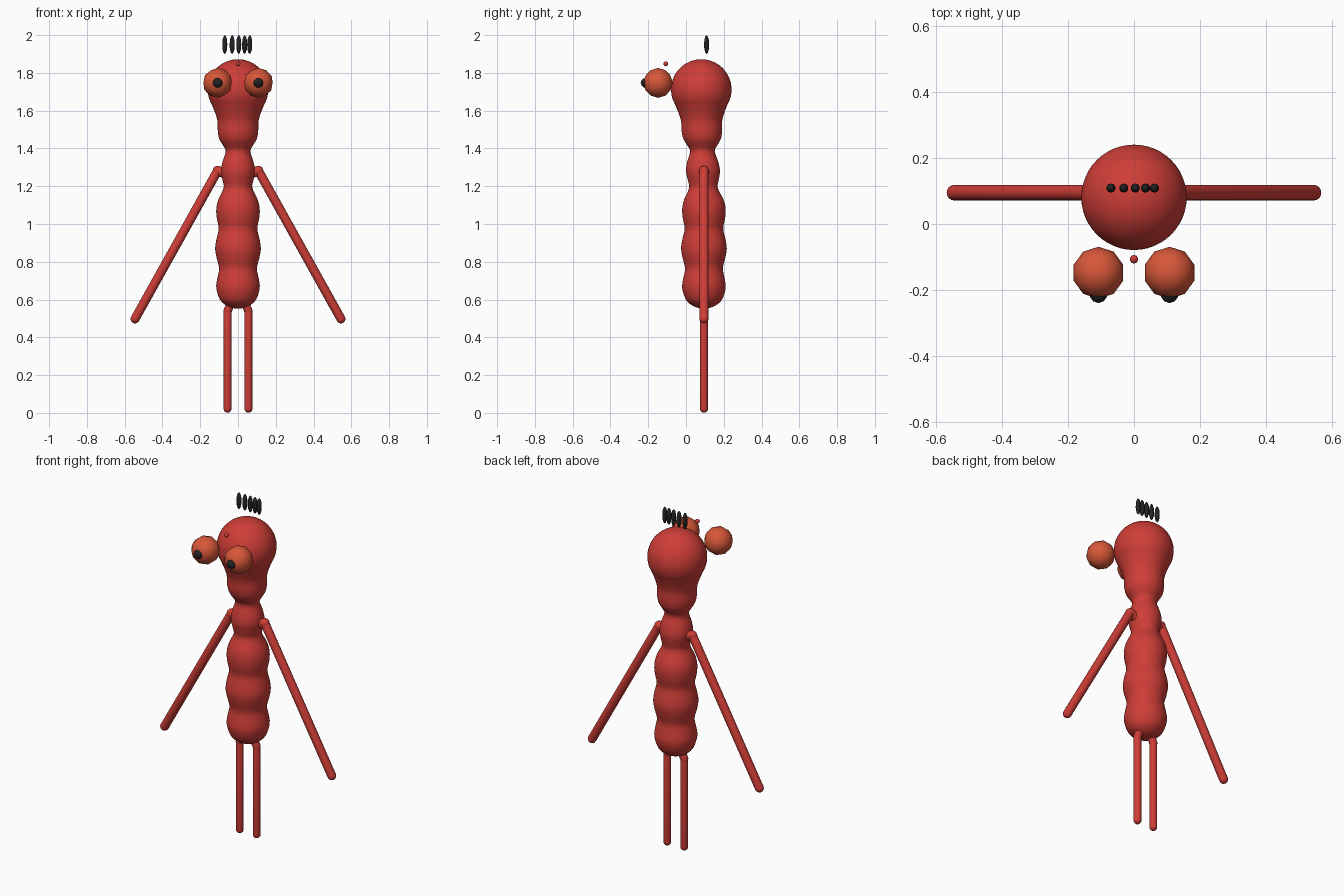
import bpy, bmesh, math
from mathutils import Vector

cube = bpy.data.objects.get("Cube")
if cube:
    bpy.data.objects.remove(cube, do_unlink=True)


def material(name, color):
    mat = bpy.data.materials.new(name)
    mat.use_nodes = True
    mat.diffuse_color = (*color, 1)
    mat.node_tree.nodes["Principled BSDF"].inputs["Base Color"].default_value = (*color, 1)
    return mat


RED = material("red", (0.62, 0.047, 0.038))
ORANGE = material("orange", (0.68, 0.095, 0.04))
BLACK = material("black", (0.017, 0.017, 0.018))


def finish(name, bm, mat):
    bmesh.ops.recalc_face_normals(bm, faces=bm.faces)
    for face in bm.faces:
        face.smooth = True
    mesh = bpy.data.meshes.new(name)
    bm.to_mesh(mesh)
    bm.free()
    mesh.materials.append(mat)
    obj = bpy.data.objects.new(name, mesh)
    bpy.context.collection.objects.link(obj)
    return obj


def loft(name, rings, axis, mat, sides):
    """Skin circles (centre, radius) that all face along the axis."""
    bm = bmesh.new()
    turn = Vector((0, 0, 1)).rotation_difference(axis)
    loops = []
    for centre, radius in rings:
        angles = [math.tau * i / sides for i in range(sides)]
        loops.append([bm.verts.new(centre + turn @ Vector((radius * math.cos(a), radius * math.sin(a), 0)))
                      for a in angles])
    for low, high in zip(loops, loops[1:]):
        for i in range(sides):
            j = (i + 1) % sides
            bm.faces.new((low[i], low[j], high[j], high[i]))
    bm.faces.new(loops[0])
    bm.faces.new(loops[-1])
    return finish(name, bm, mat)


def capsule(name, start, end, radius, mat):
    """Round-ended rod; start and end are the centres of its end caps."""
    start, end = Vector(start), Vector(end)
    axis = (end - start).normalized()
    rings = []
    for base, first in ((start, -90), (end, 0)):
        for step in range(6):
            a = math.radians(first + step * 18)
            rings.append((base + axis * radius * math.sin(a), max(radius * math.cos(a), 0.0005)))
    return loft(name, rings, axis, mat, 16)


def ball(name, centre, size, mat, detail=2):
    bm = bmesh.new()
    bmesh.ops.create_icosphere(bm, subdivisions=detail, radius=1)
    bmesh.ops.scale(bm, vec=size, verts=bm.verts)
    obj = finish(name, bm, mat)
    obj.location = centre
    return obj


# Body and head: one smooth lathe through alternating bulges and waists
HEAD_Z, HEAD_R = 1.712, 0.16
profile = [(0.552, 0.001), (0.556, 0.03), (0.57, 0.064), (0.60, 0.096), (0.66, 0.115),
           (0.71, 0.110), (0.765, 0.100), (0.82, 0.113), (0.87, 0.121), (0.92, 0.114),
           (0.975, 0.102), (1.03, 0.112), (1.08, 0.115), (1.13, 0.104), (1.19, 0.076),
           (1.23, 0.081), (1.28, 0.090), (1.33, 0.082), (1.385, 0.065), (1.42, 0.082),
           (1.45, 0.099), (1.49, 0.107), (1.54, 0.108), (1.58, 0.118)]
for deg in range(-30, 91, 10):
    a = math.radians(deg)
    profile.append((HEAD_Z + HEAD_R * math.sin(a), max(HEAD_R * math.cos(a), 0.001)))


def spline(points, steps):
    pts = [Vector(p) for p in [points[0], *points, points[-1]]]
    for p0, p1, p2, p3 in zip(pts, pts[1:], pts[2:], pts[3:]):
        for k in range(steps):
            t = k / steps
            yield (p1 * 2 + (p2 - p0) * t + (p0 * 2 - p1 * 5 + p2 * 4 - p3) * t * t
                   + (p1 * 3 - p0 - p2 * 3 + p3) * t ** 3) / 2
    yield pts[-1]


def spine_y(z):
    return 0.095 - 0.014 * min(max((z - 1.1) / 0.5, 0), 1)


body_rings = [(Vector((0, spine_y(z), z)), max(r, 0.001)) for z, r in spline(profile, 3)]
loft("body_and_head", body_rings, Vector((0, 0, 1)), RED, 48)

# Limbs and eyes, mirrored left and right
LIMB_Y = 0.095
for side, s in (("left", 1), ("right", -1)):
    capsule(side + "_shoulder", (0, LIMB_Y, 1.24), (s * 0.108, LIMB_Y, 1.282), 0.026, RED)
    capsule(side + "_arm", (s * 0.108, LIMB_Y, 1.282), (s * 0.545, LIMB_Y, 0.498), 0.024, RED)
    capsule(side + "_leg", (s * 0.055, LIMB_Y, 0.022), (s * 0.055, LIMB_Y, 0.54), 0.021, RED)
    capsule(side + "_hip", (s * 0.055, LIMB_Y, 0.54), (s * 0.03, LIMB_Y, 0.6), 0.022, RED)
    ball(side + "_eye", (s * 0.108, -0.148, 1.747), (0.079, 0.079, 0.079), ORANGE)
    ball(side + "_pupil", (s * 0.108, -0.213, 1.747), (0.027, 0.027, 0.027), BLACK)

# Nose bead and hair tufts
ball("nose", (0, -0.107, 1.848), (0.013, 0.013, 0.013), RED)
for i, x in enumerate((-0.07, -0.031, 0.004, 0.035, 0.062)):
    ball("hair_tuft_%d" % (i + 1), (x, 0.109, 1.95), (0.014, 0.014, 0.05), BLACK)
